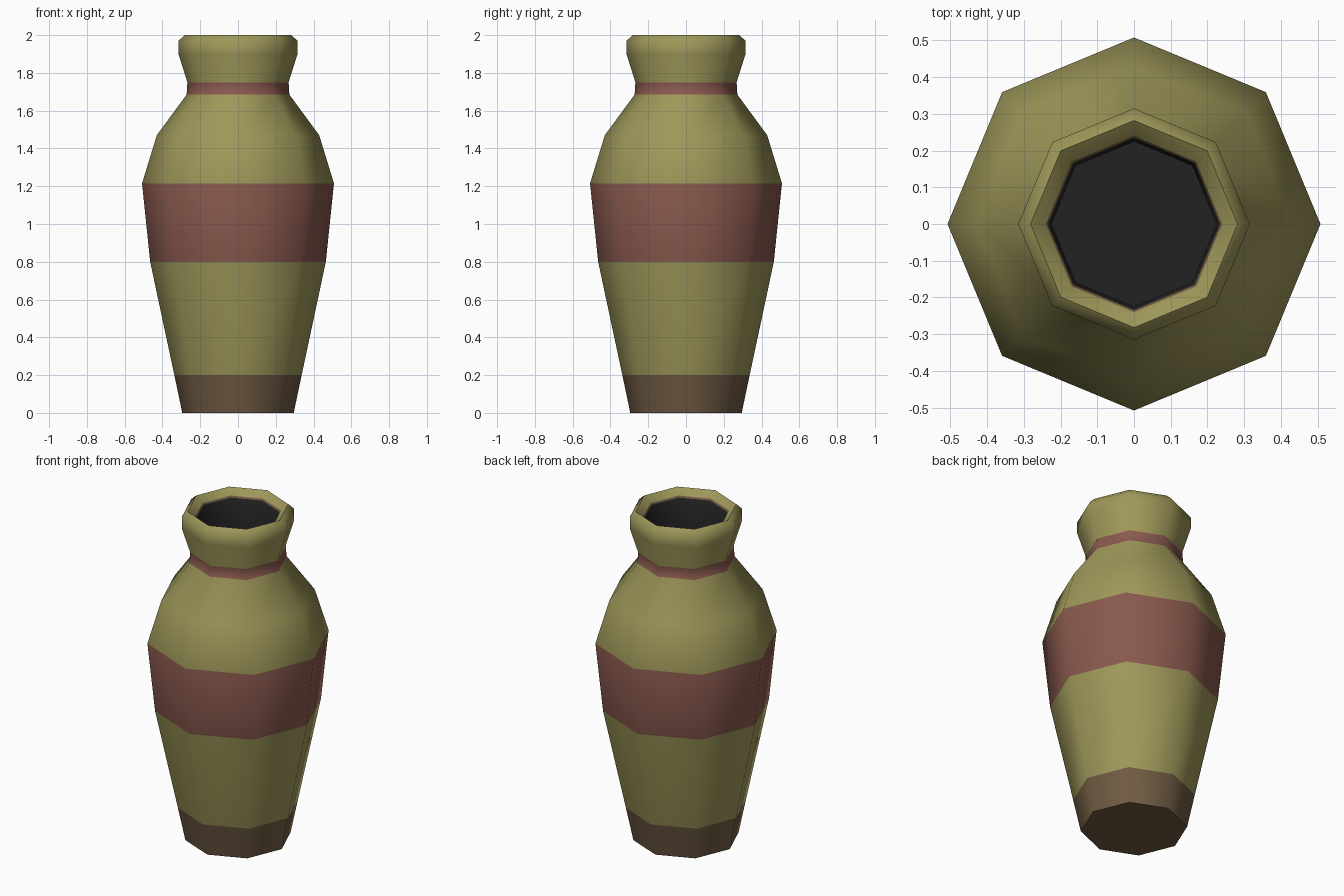
import bpy, bmesh, math

if "Cube" in bpy.data.objects:
    bpy.data.objects.remove(bpy.data.objects["Cube"])

SIDES = 8


def material(name, rgb):
    m = bpy.data.materials.new(name)
    m.diffuse_color = (*rgb, 1)
    m.use_nodes = True
    m.node_tree.nodes["Principled BSDF"].inputs["Base Color"].default_value = m.diffuse_color
    return m


mats = [material("olive_glaze", (0.34, 0.31, 0.10)),
        material("red_clay", (0.25, 0.10, 0.075)),
        material("brown_foot", (0.16, 0.105, 0.055)),
        material("dark_inside", (0.016, 0.016, 0.016))]
OLIVE, RED, BROWN, DARK = range(4)

# (radius, height, colour of the band above this ring)
profile = [
    (0.295, 0.00, BROWN), (0.337, 0.20, OLIVE), (0.465, 0.80, RED),
    (0.508, 1.215, OLIVE), (0.43, 1.47, OLIVE), (0.272, 1.685, RED),
    (0.268, 1.75, OLIVE), (0.315, 1.90, OLIVE), (0.315, 1.97, OLIVE),
    (0.282, 2.00, OLIVE), (0.24, 1.965, BROWN), (0.233, 1.955, DARK),
    (0.225, 1.75, DARK)]

# vase: eight-sided lathe with foot cap and dark floor inside
bm = bmesh.new()
rings = []
for r, z, _ in profile:
    rings.append([bm.verts.new((r * math.cos(math.tau * i / SIDES),
                                r * math.sin(math.tau * i / SIDES), z))
                  for i in range(SIDES)])
for (lo, hi), (_, _, colour) in zip(zip(rings, rings[1:]), profile):
    for i in range(SIDES):
        j = (i + 1) % SIDES
        bm.faces.new((lo[i], lo[j], hi[j], hi[i])).material_index = colour
bm.faces.new(rings[0][::-1]).material_index = BROWN
bm.faces.new(rings[-1]).material_index = DARK

mesh = bpy.data.meshes.new("vase")
bm.to_mesh(mesh)
bm.free()
for m in mats:
    mesh.materials.append(m)
vase = bpy.data.objects.new("vase", mesh)
bpy.context.collection.objects.link(vase)
bpy.context.view_layer.objects.active = vase
vase.select_set(True)
bpy.ops.object.shade_smooth_by_angle(angle=math.radians(50))
